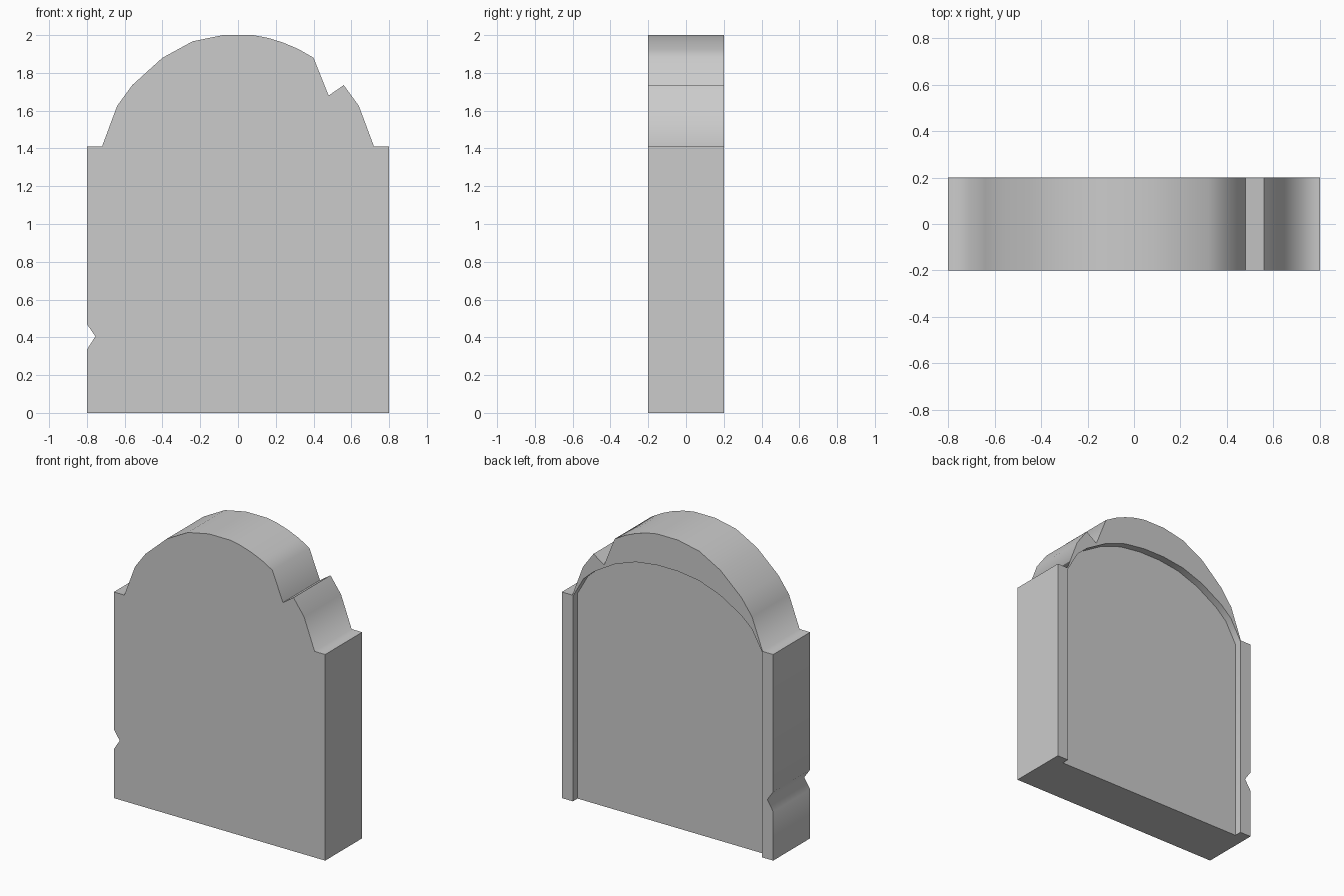
import bpy, bmesh, math

if "Cube" in bpy.data.objects:
    bpy.data.objects.remove(bpy.data.objects["Cube"])


def extrude_profile(name, points, y0, y1):
    """Solid made from an x/z outline, extruded along y."""
    bm = bmesh.new()
    face = bm.faces.new([bm.verts.new((x, y0, z)) for x, z in points])
    res = bmesh.ops.extrude_face_region(bm, geom=[face])
    moved = [g for g in res["geom"] if isinstance(g, bmesh.types.BMVert)]
    bmesh.ops.translate(bm, verts=moved, vec=(0, y1 - y0, 0))
    bmesh.ops.recalc_face_normals(bm, faces=bm.faces)
    mesh = bpy.data.meshes.new(name)
    bm.to_mesh(mesh)
    bm.free()
    obj = bpy.data.objects.new(name, mesh)
    bpy.context.collection.objects.link(obj)
    return obj


# Arched top, left half from the shoulder to the crown
SHOULDER = 1.41
arch = [(-0.72, 1.41), (-0.64, 1.625), (-0.56, 1.735), (-0.4, 1.88),
        (-0.24, 1.967), (-0.08, 2.0)]

# Slab outline: chipped left edge, arch, broken notch on the right
chip = [(-0.8, 0.335), (-0.755, 0.405), (-0.8, 0.47)]
right_arch = [(0.08, 2.0), (0.16, 1.985), (0.24, 1.96), (0.32, 1.926), (0.4, 1.88)]
notch = [(0.48, 1.68), (0.56, 1.735), (0.64, 1.625), (0.72, 1.41)]
outline = ([(-0.8, 0)] + chip + [(-0.8, SHOULDER)] + arch + right_arch + notch
           + [(0.8, SHOULDER), (0.8, 0)])
slab = extrude_profile("gravestone_slab", outline, -0.2, 0.2)

# Recessed back panel: flatter arch, open at the bottom
low = [(x * 0.995, 1.403 + (z - SHOULDER) * 0.65) for x, z in arch]
low += [(-x, z) for x, z in reversed(low)]
edge = low[0][0]
cutter = extrude_profile("back_recess_cutter", [(edge, -0.1)] + low + [(-edge, -0.1)],
                         0.15, 0.3)
cutter.hide_render = True

bpy.context.view_layer.objects.active = slab
slab.select_set(True)
mod = slab.modifiers.new("back_recess", "BOOLEAN")
mod.operation = "DIFFERENCE"
mod.solver = "EXACT"
mod.object = cutter
bpy.ops.object.modifier_apply(modifier=mod.name)
bpy.data.objects.remove(cutter)

# Soft shading around the rim, crisp front and back edges
bpy.ops.object.shade_smooth_by_angle(angle=math.radians(80))
